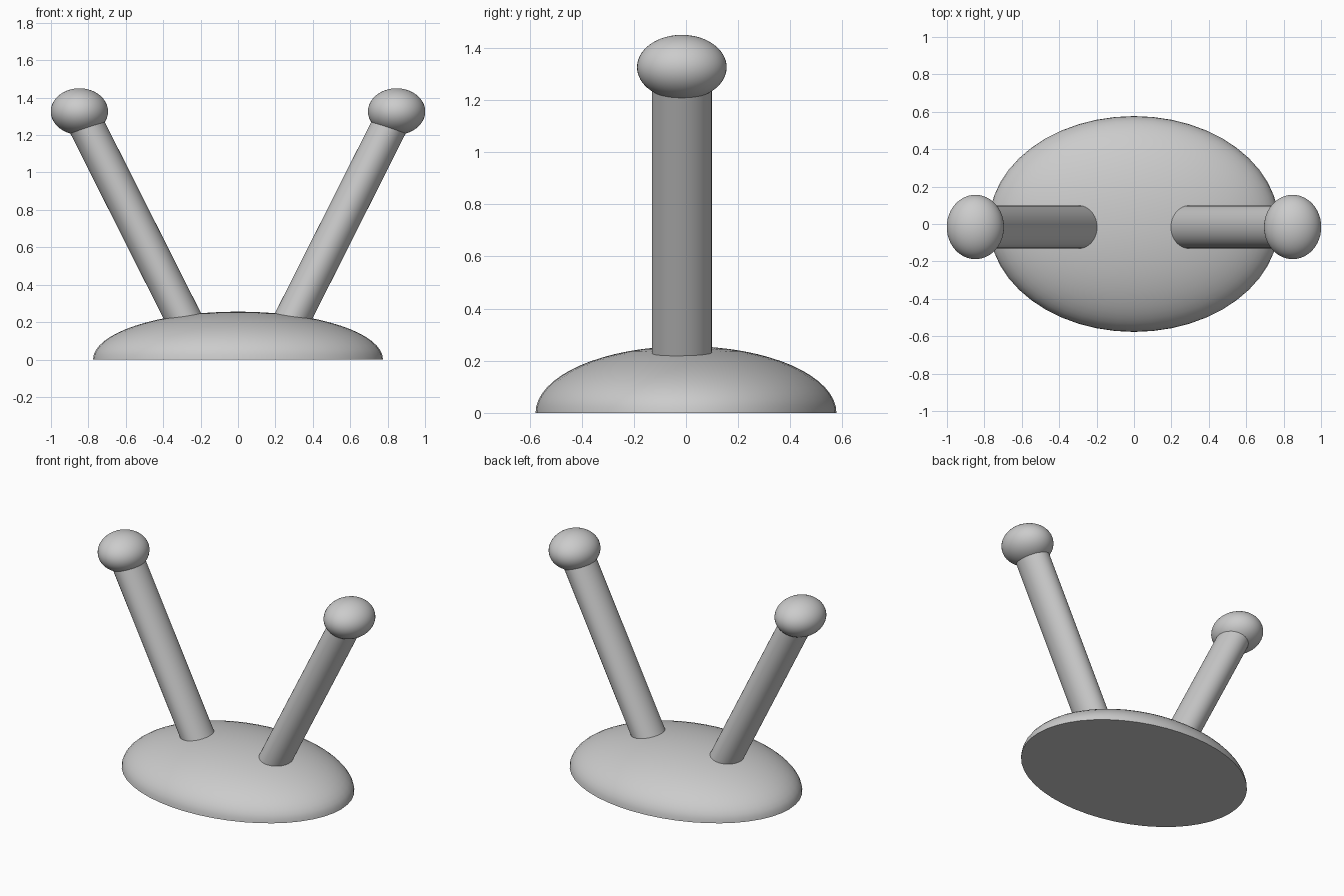
import bpy, bmesh
from math import atan2
from mathutils import Vector, Matrix

cube = bpy.data.objects.get("Cube")
if cube:
    bpy.data.objects.remove(cube, do_unlink=True)

grey = bpy.data.materials.new("plain grey")
grey.use_nodes = True
colour = (0.6, 0.6, 0.6, 1)
grey.diffuse_color = colour
grey.node_tree.nodes["Principled BSDF"].inputs["Base Color"].default_value = colour


def finish(bm, name):
    """Turn a bmesh into a smooth shaded grey object."""
    bmesh.ops.recalc_face_normals(bm, faces=bm.faces)
    mesh = bpy.data.meshes.new(name)
    bm.to_mesh(mesh)
    bm.free()
    mesh.materials.append(grey)
    obj = bpy.data.objects.new(name, mesh)
    bpy.context.collection.objects.link(obj)
    bpy.ops.object.select_all(action='DESELECT')
    obj.select_set(True)
    bpy.context.view_layer.objects.active = obj
    bpy.ops.object.shade_smooth_by_angle(angle=0.7)
    return obj


def ellipsoid(radii):
    bm = bmesh.new()
    bmesh.ops.create_uvsphere(bm, u_segments=48, v_segments=32, radius=1)
    bmesh.ops.scale(bm, vec=radii, verts=bm.verts)
    return bm


# Domed oval base: upper half of an ellipsoid, closed underneath
bm = ellipsoid((0.775, 0.577, 0.256))
bmesh.ops.bisect_plane(bm, geom=bm.verts[:] + bm.edges[:] + bm.faces[:],
                       plane_co=(0, 0, 0), plane_no=(0, 0, -1), clear_outer=True)
bmesh.ops.holes_fill(bm, edges=[e for e in bm.edges if e.is_boundary])
finish(bm, "base_dome")

# Slanted stalks, each with a flattened ball at the tip
for side, label in ((1, "left"), (-1, "right")):
    foot = Vector((side * 0.256, -0.016, 0.15))
    tip = Vector((side * 0.848, -0.016, 1.326))
    axis = tip - foot
    bm = bmesh.new()
    bmesh.ops.create_cone(bm, cap_ends=True, segments=48, radius1=1, radius2=1, depth=axis.length)
    bmesh.ops.scale(bm, vec=(0.096, 0.115, 1), verts=bm.verts)
    tilt = Matrix.Rotation(atan2(axis.x, axis.z), 4, 'Y')
    bmesh.ops.transform(bm, matrix=Matrix.Translation((foot + tip) / 2) @ tilt, verts=bm.verts)
    finish(bm, label + "_stalk")

    ball = finish(ellipsoid((0.153, 0.172, 0.124)), label + "_ball")
    ball.location = tip
